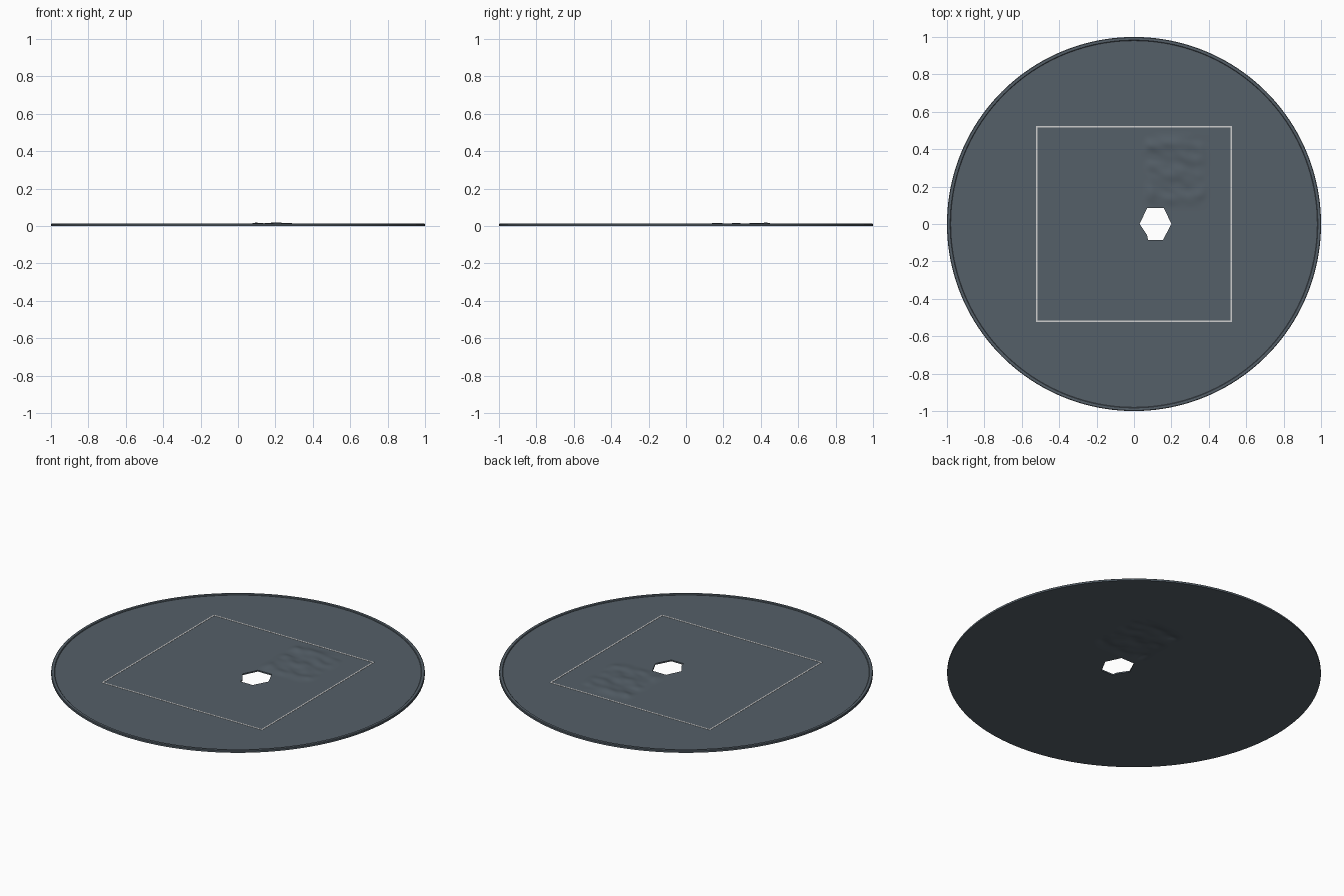
import bpy, bmesh, math
from mathutils import Vector, noise

cube = bpy.data.objects.get("Cube")
if cube:
    bpy.data.objects.remove(cube)

HALF = 0.52      # half side of the marked square
N = 104          # grid cells along the square
TOP = 0.008      # upper surface of the plate
RIM_IN = 0.98


def material(name, rgb):
    m = bpy.data.materials.new(name)
    m.use_nodes = True
    m.diffuse_color = (*rgb, 1)
    bsdf = m.node_tree.nodes["Principled BSDF"]
    bsdf.inputs["Base Color"].default_value = (*rgb, 1)
    bsdf.inputs["Roughness"].default_value = 0.7
    return m


slate = material("slate grey", (0.09, 0.115, 0.138))
pale = material("pale grey", (0.62, 0.62, 0.62))


def add_object(name, bm, mat):
    bmesh.ops.recalc_face_normals(bm, faces=bm.faces)
    me = bpy.data.meshes.new(name)
    bm.to_mesh(me)
    bm.free()
    me.materials.append(mat)
    ob = bpy.data.objects.new(name, me)
    bpy.context.collection.objects.link(ob)
    return ob


def smooth(ob, degrees=30):
    bpy.ops.object.select_all(action='DESELECT')
    ob.select_set(True)
    bpy.context.view_layer.objects.active = ob
    bpy.ops.object.shade_smooth_by_angle(angle=math.radians(degrees))


def ripple(x, y):
    """Low, uneven dents in the back left part of the square."""
    def fade(v, lo, hi, w):
        t = max(0, min(1, (v - lo) / w, (hi - v) / w))
        return t * t * (3 - 2 * t)
    window = fade(x, 0.04, 0.40, 0.06) * fade(y, 0.08, 0.50, 0.08)
    n = noise.noise(Vector((x * 11, y * 17 + x * 5, 0.3)))
    return window * max(0, min(0.013, 0.0045 + 0.011 * n))


# Plate: square grid joined to a round outer edge
bm = bmesh.new()
grid = {}
for i in range(N + 1):
    for j in range(N + 1):
        x, y = (HALF * (2 * k / N - 1) for k in (i, j))
        grid[i, j] = bm.verts.new((x, y, TOP + ripple(x, y)))
for i in range(N):
    for j in range(N):
        bm.faces.new([grid[i, j], grid[i + 1, j], grid[i + 1, j + 1], grid[i, j + 1]])
border = ([grid[k, 0] for k in range(N)] + [grid[N, k] for k in range(N)]
          + [grid[N - k, N] for k in range(N)] + [grid[0, N - k] for k in range(N)])
ring = []
for k in range(4 * N):
    a = -0.75 * math.pi + k * math.pi / (2 * N)
    r = RIM_IN + 0.005
    ring.append(bm.verts.new((r * math.cos(a), r * math.sin(a), TOP)))
for k in range(4 * N):
    m = (k + 1) % (4 * N)
    bm.faces.new([border[k], ring[k], ring[m], border[m]])
plate = add_object("round_plate", bm, slate)
thick = plate.modifiers.new("thickness", 'SOLIDIFY')
thick.thickness = TOP
thick.offset = -1 if plate.data.polygons[0].normal.z > 0 else 1

# Six-sided opening right through the plate
outline = [(0.03, 0), (0.07, 0.085), (0.16, 0.085), (0.20, 0),
           (0.155, -0.085), (0.075, -0.085), (0.07, -0.06)]
bm = bmesh.new()
base = bm.faces.new([bm.verts.new((x, y, -0.1)) for x, y in outline])
wall = bmesh.ops.extrude_face_region(bm, geom=[base])
bmesh.ops.translate(bm, vec=(0, 0, 0.2),
                    verts=[v for v in wall["geom"] if isinstance(v, bmesh.types.BMVert)])
cutter = add_object("hole_cutter", bm, slate)
cutter.hide_render = True
cutter.hide_set(True)
cutter.display_type = 'WIRE'
cut = plate.modifiers.new("hole", 'BOOLEAN')
cut.operation = 'DIFFERENCE'
cut.solver = 'EXACT'
cut.object = cutter
# Bake the modifiers so the cutter can be dropped
baked = bpy.data.meshes.new_from_object(
    plate.evaluated_get(bpy.context.evaluated_depsgraph_get()))
plate.modifiers.clear()
plate.data = baked
bpy.data.objects.remove(cutter)
smooth(plate)

# Raised lip around the edge
profile = [(RIM_IN, 0), (1, 0), (1, 0.010), (0.997, 0.013), (0.983, 0.013), (RIM_IN, 0.010)]
STEPS = 160
bm = bmesh.new()
loops = []
for k in range(STEPS):
    a = 2 * math.pi * k / STEPS
    loops.append([bm.verts.new((r * math.cos(a), r * math.sin(a), z)) for r, z in profile])
for k in range(STEPS):
    p, q = loops[k], loops[(k + 1) % STEPS]
    for s in range(len(profile)):
        t = (s + 1) % len(profile)
        bm.faces.new([p[s], q[s], q[t], p[t]])
smooth(add_object("outer_rim", bm, slate))

# Thin pale line around the square
bm = bmesh.new()
WIDTH = 0.008
for side in range(4):
    made = bmesh.ops.create_cube(bm, size=1)["verts"]
    bmesh.ops.scale(bm, vec=(2 * HALF + WIDTH, WIDTH, 0.0015), verts=made)
    bmesh.ops.translate(bm, vec=(0, HALF, TOP + 0.0005), verts=made)
    turn = side * math.pi / 2
    for v in made:
        x, y = v.co.x, v.co.y
        v.co.x = x * math.cos(turn) - y * math.sin(turn)
        v.co.y = x * math.sin(turn) + y * math.cos(turn)
add_object("square_line", bm, pale)
